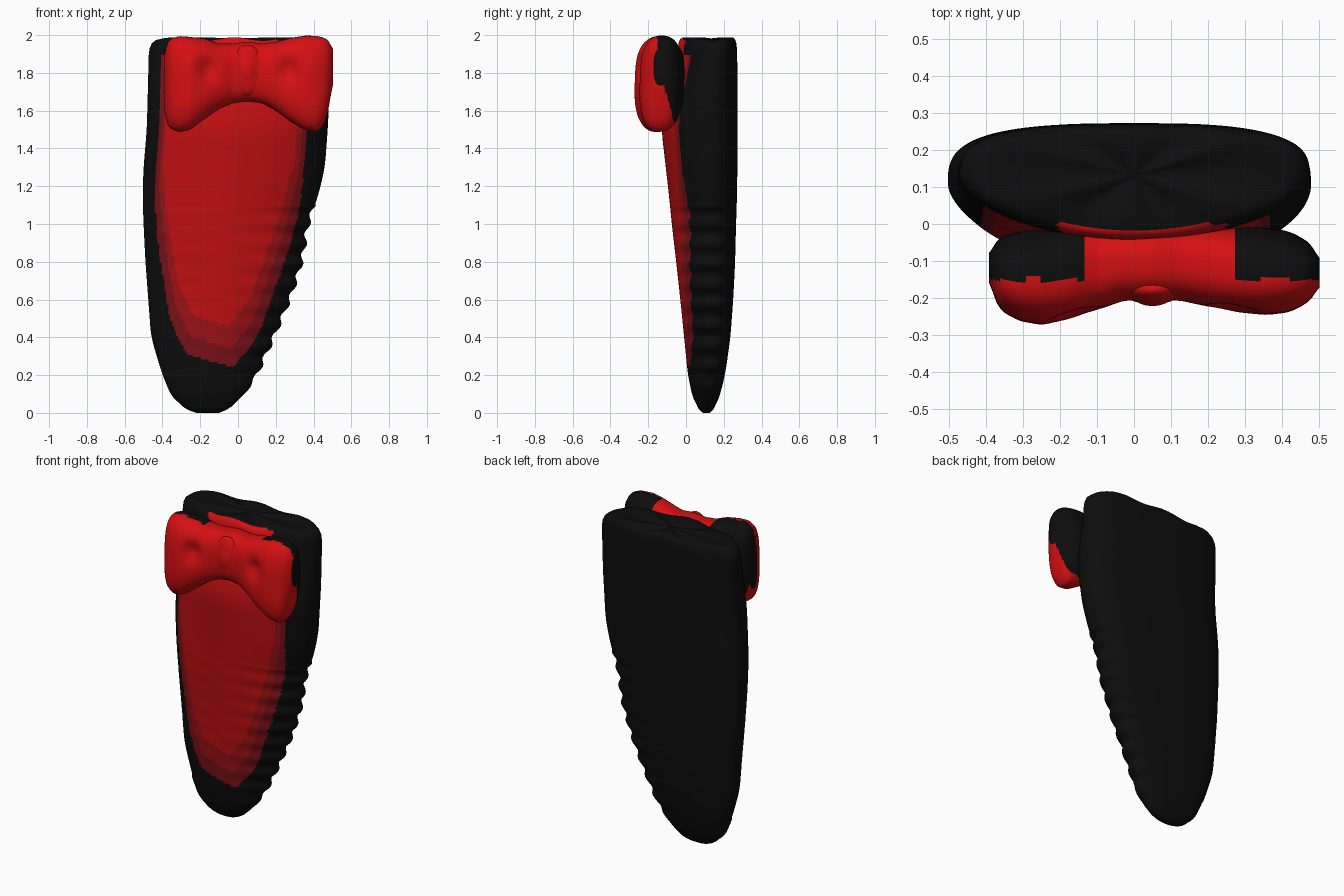
import bpy, bmesh, math

if "Cube" in bpy.data.objects:
    bpy.data.objects.remove(bpy.data.objects["Cube"])

def mat(name, r, g, b):
    m = bpy.data.materials.new(name)
    m.diffuse_color = (r, g, b, 1)
    m.use_nodes = True
    m.node_tree.nodes["Principled BSDF"].inputs["Base Color"].default_value = m.diffuse_color
    return m

BLACK = mat("black", 0.004, 0.004, 0.004)
RED = mat("bright red", 0.66, 0.005, 0.006)
MID = mat("panel red", 0.55, 0.005, 0.006)
DEEP = mat("deep red", 0.34, 0.006, 0.008)
DARK = mat("dark red", 0.20, 0.006, 0.009)
MATS = [BLACK, RED, MID, DEEP, DARK]

def interp(t, rows):
    """Linear interpolation in rows (key, values...)."""
    if t <= rows[0][0]:
        return rows[0][1:]
    for a, b in zip(rows, rows[1:]):
        if t <= b[0]:
            k = (t - a[0]) / (b[0] - a[0])
            return [p + (q - p) * k for p, q in zip(a[1:], b[1:])]
    return rows[-1][1:]

def soft(t, rows, w):
    """Interpolation averaged over a small window to round the corners."""
    vals = [interp(t + w * k, rows) for k in (-1, -.5, 0, .5, 1)]
    return [sum(v) / 5 for v in zip(*vals)]

def spow(v, p):
    return math.copysign(abs(v) ** p, v)

def loft(name, rings, rule):
    bm = bmesh.new()
    vr = [[bm.verts.new(p) for p in r] for r in rings]
    n = len(vr[0])
    for a, b in zip(vr, vr[1:]):
        for i in range(n):
            j = (i + 1) % n
            bm.faces.new((a[i], a[j], b[j], b[i]))
    bm.faces.new(vr[0][::-1])
    bm.faces.new(vr[-1])
    bmesh.ops.recalc_face_normals(bm, faces=bm.faces)
    for f in bm.faces:
        f.smooth = True
        f.material_index = rule(f.calc_center_median())
    me = bpy.data.meshes.new(name)
    bm.to_mesh(me)
    bm.free()
    for m in MATS:
        me.materials.append(m)
    ob = bpy.data.objects.new(name, me)
    bpy.context.collection.objects.link(ob)
    return ob

# Tapered body: z, left, right, front, back
BODY = [(0, -.22, -.10, .09, .125), (.02, -.28, -.05, .065, .15), (.06, -.34, .01, .04, .17),
        (.2, -.40, .10, .01, .207), (.4, -.46, .19, -.01, .235), (.6, -.475, .275, -.03, .25),
        (.8, -.49, .34, -.052, .26), (1, -.5, .37, -.075, .265), (1.15, -.505, .425, -.09, .27),
        (1.3, -.50, .46, -.107, .272), (1.5, -.483, .475, -.13, .273), (1.6, -.48, .48, -.12, .273),
        (1.8, -.475, .477, -.07, .273), (1.9, -.472, .475, -.04, .27)]
N = 160

def body_ring(z, s=1.0, lift=0.0):
    l, r, f, b = soft(z, BODY, min(.05, z))
    if z < 1.1:                      # scalloped right edge
        r += .012 * math.sin(z * 58) * min(1, z * 4)
    c, h, ym = (l + r) / 2, (r - l) / 2, f + (b - f) * (.5 if z < .2 else .56)
    ring = []
    for i in range(N):
        t = 2 * math.pi * i / N
        n = 3.0 if math.sin(t) > 0 else 1.85
        x = spow(math.cos(t), 2 / (3.0 if n > 2 else 1.85)) * h
        y = spow(math.sin(t), 2 / n) * ((b - ym) if n > 2 else (ym - f))
        zz = z + lift
        if lift:
            zz += .008 * math.sin(x * 17 + 2) * min(1, lift / .07)
        ring.append((c + x * s, ym + y * s, zz))
    return ring

rings = [body_ring(z) for z in (0, .006, .013)] + [body_ring(.02 + i * .0125) for i in range(151)]
for s, lift in ((.99, .03), (.965, .055), (.92, .072), (.85, .08), (.6, .08), (.3, .078), (.05, .076)):
    rings.append(body_ring(1.9, s, lift))

# Front panel outline: z, left, right
PANEL = [(.25, -.06, -.02), (.31, -.27, .03), (.4, -.32, .10), (.5, -.36, .14), (.67, -.39, .2),
         (.87, -.42, .27), (1.1, -.44, .33), (1.4, -.425, .36), (2, -.40, .37)]

def body_rule(p):
    if p.z > 1.9:
        return 1 if p.y < .0 and -.2 < p.x < .25 else 0
    if p.y > .1:
        return 0
    best = 0
    # nested outlines, each raised and drawn in from the last
    for mi, up, inset in ((4, 0, 0), (3, .09, .025), (2, .2, .04)):
        l, r = interp(p.z - up, PANEL)
        if p.z > .25 + up and l + inset < p.x < r - inset:
            best = mi
    return best

loft("tapered_body", rings, body_rule)

# Bow: x, bottom, top, front, back
BOW = [(-.392, 1.62, 1.88, -.14, -.09), (-.385, 1.55, 1.94, -.19, -.06), (-.36, 1.505, 1.98, -.235, -.035),
       (-.31, 1.485, 1.995, -.262, -.02), (-.25, 1.50, 1.99, -.273, -.01), (-.17, 1.56, 1.98, -.258, 0),
       (-.10, 1.61, 1.955, -.235, 0), (-.03, 1.64, 1.955, -.208, 0), (.05, 1.65, 1.965, -.205, 0),
       (.13, 1.64, 1.955, -.208, 0), (.20, 1.60, 1.965, -.225, 0), (.28, 1.54, 1.985, -.24, -.005),
       (.36, 1.495, 1.998, -.246, -.01), (.42, 1.487, 1.995, -.238, -.02), (.46, 1.53, 1.985, -.22, -.04),
       (.485, 1.63, 1.965, -.20, -.06), (.502, 1.76, 1.92, -.165, -.10)]

def bow_ring(x):
    lo, hi, f, b = soft(x, BOW, .012)
    zc, yc, ring = (lo + hi) / 2, (f + b) / 2, []
    for i in range(72):
        t = 2 * math.pi * i / 72
        z = zc + spow(math.sin(t), .75) * (hi - lo) / 2
        y = yc + spow(math.cos(t), .8) * (b - f) / 2
        y += .05 * max(0, (1.72 - z)) * -1         # lower hem leans forward slightly
        if math.cos(t) < 0:                        # thumb-like dents beside the knot
            for dx in (-.16, .27):
                y += .035 * math.exp(-((x - dx) / .05) ** 2 - ((z - 1.82) / .06) ** 2)
        ring.append((x, y, z))
    return ring

def bow_rule(p):
    edge = -.15 + max(0, 1.85 - p.z) * .28
    return 0 if p.y > edge and (p.x < -.13 or p.x > .27) else 1

loft("bow", [bow_ring(-.392 + .894 * i / 90) for i in range(91)], bow_rule)

# Oval knot: a rim around a slightly raised centre
def knot(name, rx, ry, rz, y):
    rings = []
    for i in range(1, 24):
        a = math.pi * i / 24
        rings.append([(.05 + rx * math.sin(a) * math.cos(t), y + ry * math.sin(a) * math.sin(t),
                       1.815 - rz * math.cos(a)) for t in (2 * math.pi * k / 32 for k in range(32))])
    loft(name, rings, lambda p: 1)

knot("knot", .085, .04, .135, -.177)
knot("knot_centre", .05, .025, .075, -.197)
